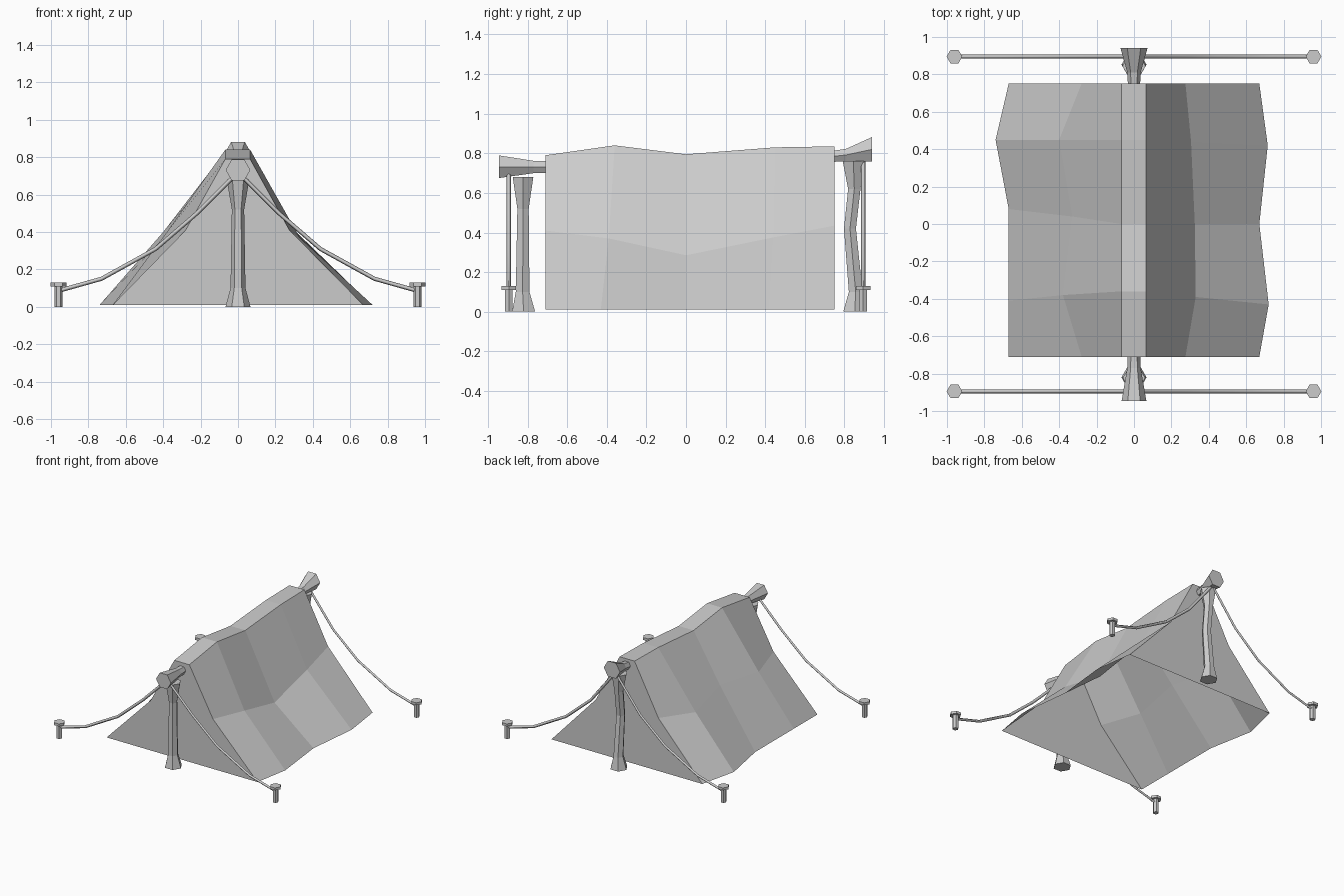
import bpy, bmesh
from math import cos, sin, pi
from mathutils import Vector

cube = bpy.data.objects.get("Cube")
if cube:
    bpy.data.objects.remove(cube)

grey = bpy.data.materials.new("plain grey")
grey.use_nodes = True
grey.diffuse_color = (0.6, 0.6, 0.6, 1)
grey.node_tree.nodes["Principled BSDF"].inputs["Base Color"].default_value = grey.diffuse_color


def loft(name, rings, caps=True, closed=True):
    """Flat-shaded skin through rings of equal point count."""
    bm = bmesh.new()
    loops = [[bm.verts.new(p) for p in ring] for ring in rings]
    n = len(loops[0])
    for a, b in zip(loops, loops[1:]):
        for i in range(n if closed else n - 1):
            j = (i + 1) % n
            bm.faces.new((a[i], a[j], b[j], b[i]))
    if caps:
        bm.faces.new(loops[0])
        bm.faces.new(loops[-1])
    bmesh.ops.recalc_face_normals(bm, faces=bm.faces)
    mesh = bpy.data.meshes.new(name)
    bm.to_mesh(mesh)
    bm.free()
    mesh.materials.append(grey)
    obj = bpy.data.objects.new(name, mesh)
    bpy.context.collection.objects.link(obj)
    return obj


def hexagon(centre, r, axis):
    """Six points around a z or y axis, with corners on the x axis."""
    pts = []
    for i in range(6):
        u, v = r * cos(i * pi / 3), r * sin(i * pi / 3)
        pts.append(Vector(centre) + Vector((u, v, 0) if axis == "z" else (u, 0, v)))
    return pts


def rope(name, points):
    curve = bpy.data.curves.new(name, "CURVE")
    curve.dimensions = "3D"
    curve.bevel_depth = 0.011
    curve.bevel_resolution = 0
    curve.use_fill_caps = True
    spline = curve.splines.new("POLY")
    spline.points.add(len(points) - 1)
    for p, co in zip(spline.points, points):
        p.co = (*co, 1)
    curve.materials.append(grey)
    bpy.context.collection.objects.link(bpy.data.objects.new(name, curve))


# Canvas: each station runs from right hem over the ridge to left hem
def station(hem_r, fold_r, ridge, fold_l, hem_l):
    return [(hem_r[0], hem_r[1], 0.01), fold_r,
            (0.065, *ridge), (-0.068, *ridge),
            fold_l, (hem_l[0], hem_l[1], 0.01)]


loft("tent_canvas", [
    station((0.67, -0.71), (0.275, -0.71, 0.41), (-0.71, 0.79), (-0.28, -0.71, 0.41), (-0.67, -0.71)),
    station((0.72, -0.43), (0.33, -0.39, 0.37), (-0.36, 0.84), (-0.38, -0.38, 0.40), (-0.67, -0.41)),
    station((0.67, 0), (0.325, 0, 0.285), (0, 0.795), (-0.33, 0.04, 0.44), (-0.67, 0.08)),
    station((0.715, 0.42), (0.305, 0.44, 0.375), (0.45, 0.83), (-0.40, 0.45, 0.40), (-0.74, 0.45)),
    station((0.67, 0.75), (0.275, 0.75, 0.435), (0.75, 0.835), (-0.28, 0.75, 0.435), (-0.67, 0.75)),
], closed=False)

# Ridge pole with flared ends
loft("ridge_pole", [hexagon((0, y, z), r, "y") for y, z, r in (
    (-0.945, 0.732, 0.066), (-0.77, 0.731, 0.036), (-0.6, 0.731, 0.03),
    (0.7, 0.78, 0.03), (0.81, 0.792, 0.036), (0.94, 0.82, 0.072))])

# Upright posts, thin in the middle and wider at foot and head
loft("front_post", [hexagon((0, y, z), r, "z") for y, z, r in (
    (-0.82, 0, 0.067), (-0.825, 0.1, 0.04), (-0.823, 0.52, 0.033), (-0.823, 0.68, 0.06))])
loft("back_post", [hexagon((0, y, z), r, "z") for y, z, r in (
    (0.852, 0, 0.067), (0.857, 0.1, 0.04), (0.828, 0.42, 0.035),
    (0.85, 0.62, 0.036), (0.845, 0.76, 0.062))])

# Guy ropes and ground pegs at the four corners
for end, y, top in (("front", -0.895, 0.72), ("back", 0.895, 0.78)):
    for side, s in (("left", 1), ("right", -1)):
        rope(f"{end}_{side}_rope", [
            (0, y, top), (s * 0.22, y, 0.5), (s * 0.44, y, 0.31),
            (s * 0.73, y, 0.15), (s * 0.955, y, 0.087)])
        loft(f"{end}_{side}_peg", [hexagon((s * 0.96, y, z), r, "z") for z, r in (
            (0, 0.022), (0.11, 0.022), (0.11, 0.042), (0.13, 0.042))])
